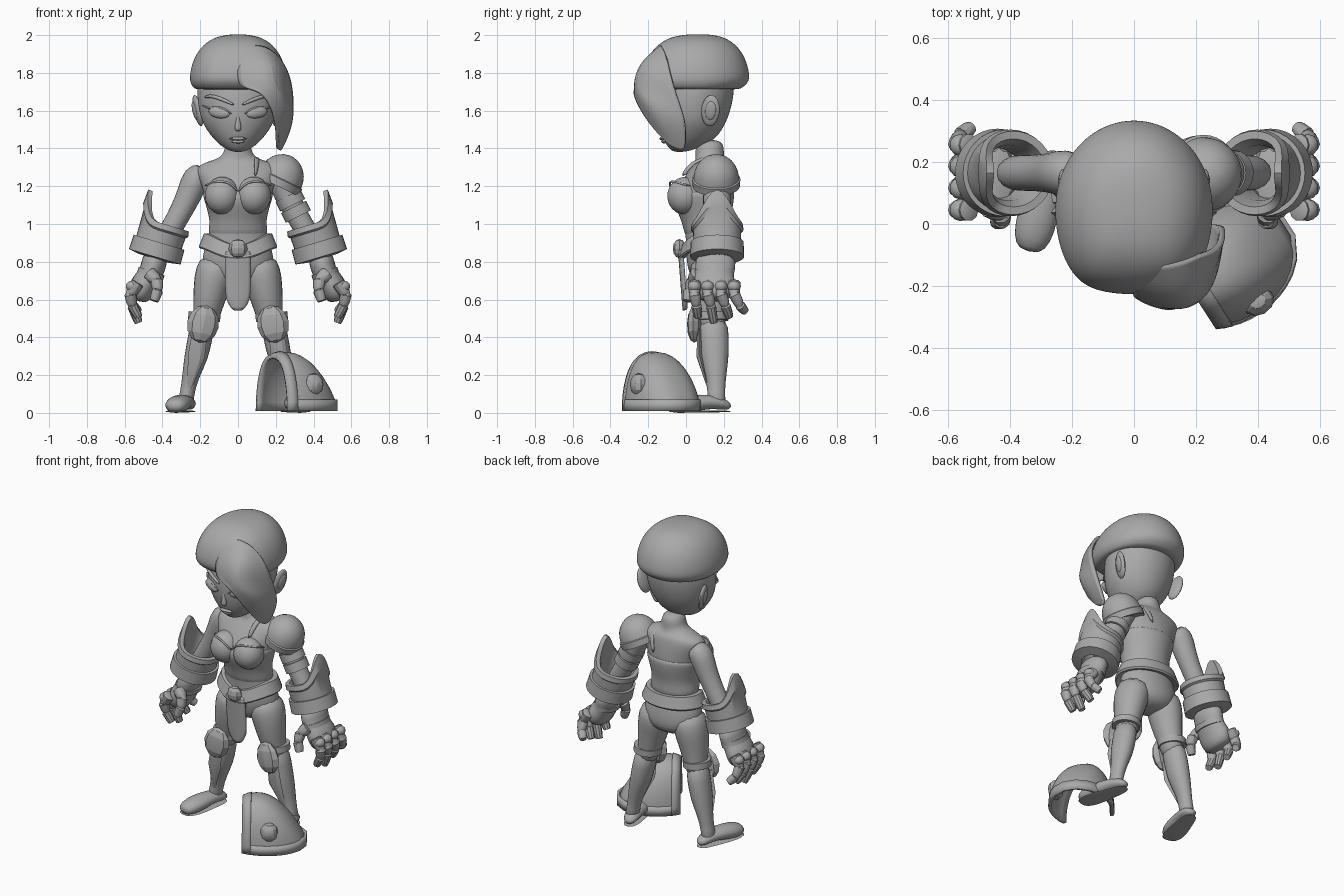
import bpy, bmesh, math
from mathutils import Vector, Matrix, Euler

if "Cube" in bpy.data.objects:
    bpy.data.objects.remove(bpy.data.objects["Cube"])

colour = (.4, .4, .4, 1)
grey = bpy.data.materials.new("plain_grey")
grey.use_nodes = True
grey.diffuse_color = colour
grey.node_tree.nodes["Principled BSDF"].inputs["Base Color"].default_value = colour


def finish(name, bm, smooth=0, thickness=0, mirror=False, angle=40):
    bmesh.ops.recalc_face_normals(bm, faces=bm.faces)
    mesh = bpy.data.meshes.new(name)
    bm.to_mesh(mesh)
    bm.free()
    mesh.materials.append(grey)
    mesh.shade_smooth()
    mesh.set_sharp_from_angle(angle=math.radians(angle))
    part = bpy.data.objects.new(name, mesh)
    bpy.context.scene.collection.objects.link(part)
    if mirror:
        part.modifiers.new("mirror", 'MIRROR').use_mirror_merge = False
    if smooth:
        subdivision = part.modifiers.new("smooth", 'SUBSURF')
        subdivision.levels = subdivision.render_levels = smooth
    if thickness:
        solidify = part.modifiers.new("thickness", 'SOLIDIFY')
        solidify.thickness, solidify.offset = thickness, 0


def skin(name, rows, wrap=True, loop=False, **options):
    """Join rows of points with quads; wrap closes each row, loop joins last to first."""
    bm = bmesh.new()
    verts = [[bm.verts.new(point) for point in row] for row in rows]
    count = len(rows[0])
    pairs = list(zip(verts, verts[1:]))
    if loop:
        pairs.append((verts[-1], verts[0]))
    for lower, upper in pairs:
        for j in range(count if wrap else count - 1):
            k = (j + 1) % count
            bm.faces.new((lower[j], lower[k], upper[k], upper[j]))
    if wrap and not loop:
        bm.faces.new(verts[0])
        bm.faces.new(verts[-1])
    finish(name, bm, **options)


def circle(sides):
    angles = [math.tau * i / sides for i in range(sides)]
    return [(math.cos(a), math.sin(a)) for a in angles]


def squarer(value, power):
    return math.copysign(abs(value) ** power, value)


def stack(name, rings, square=1):
    """Horizontal ellipses given as height, front, back and half width; square fills the front corners."""
    rows = [[(half * squarer(c, square if s < 0 else 1), (front + back) / 2 + (back - front) / 2 * s, z)
             for c, s in circle(20)] for z, front, back, half in rings]
    skin(name, rows, smooth=2, angle=80)


def sweep(name, points, radii, flat=1, ref=(0, 1, 0), sides=12, smooth=1, angle=80, **options):
    """Ellipses along a path; flat scales the radius that lies along ref."""
    points = [Vector(p) for p in points]
    rows = []
    for i, (point, radius) in enumerate(zip(points, radii)):
        along = (points[min(i + 1, len(points) - 1)] - points[max(i - 1, 0)]).normalized()
        depth = Vector(ref)
        depth = (depth - along * depth.dot(along)).normalized()
        across = depth.cross(along)
        rows.append([point + (across * c + depth * s * flat) * radius for c, s in circle(sides)])
    skin(name, rows, smooth=smooth, angle=angle, **options)


def band(name, start, end, radius, **options):
    sweep(name, (start, end), (radius, radius), sides=32, smooth=0, angle=40, **options)


def lathe(name, profile, matrix, rise=0, **options):
    """Turn a profile of radius and height; rise lifts the rim to a peak on the outer side."""
    rows = [[matrix @ Vector((r * c, r * s, z + rise * max(0, z + .08) * max(0, c) ** 4))
             for c, s in circle(32)] for r, z in profile]
    skin(name, rows, angle=35, **options)


def ball(name, place, size, turn=(0, 0, 0), sides=20, **options):
    bm = bmesh.new()
    matrix = Matrix.LocRotScale(Vector(place), Euler(turn), Vector(size))
    bmesh.ops.create_uvsphere(bm, u_segments=sides, v_segments=max(6, sides // 2), radius=1, matrix=matrix)
    finish(name, bm, **options)


# Head
head = [(1.38, -.07, 0, .03), (1.41, -.1, .09, .09), (1.46, -.13, .17, .14), (1.53, -.15, .21, .19),
        (1.6, -.16, .24, .21), (1.75, -.15, .27, .23), (1.9, -.07, .2, .15)]
stack("head", head)


def on_face(x, z, out=0):
    for below, above in zip(head, head[1:]):
        if below[0] <= z <= above[0]:
            t = (z - below[0]) / (above[0] - below[0])
            front, back, half = [p + (q - p) * t for p, q in zip(below[1:], above[1:])]
            bend = math.sqrt(1 - (x / half) ** 2)
            return (x, (front + back) / 2 - (back - front) / 2 * bend - out, z)


# Face details
ball("eye", on_face(.1, 1.59, -.005), (.06, .02, .03), (0, -.15, .35), mirror=True)
eyelid = [(.03, 1.58), (.07, 1.61), (.11, 1.62), (.16, 1.61), (.19, 1.63)]
eyebrow = [(.02, 1.63), (.06, 1.65), (.11, 1.67), (.15, 1.68), (.18, 1.67)]
for part, line, size in (("eyelid", eyelid, .006), ("eyebrow", eyebrow, .01)):
    taper = [size * k for k in (.5, 1, 1, 1, .4)]
    sweep(part, [on_face(x, z, size / 4) for x, z in line], taper, ref=(0, 0, 1), mirror=True)
sweep("nose", [(0, -.145, z) for z in (1.58, 1.54, 1.51, 1.49)], (.008, .012, .02, .015))
for part, z, half in (("upper_lip", 1.452, .045), ("lower_lip", 1.436, .035)):
    ball(part, on_face(0, z), (half, .016, .009))
for part, x, shrink in (("ear", .213, 1), ("ear_hollow", .228, .6)):
    ball(part, (x, .13, 1.6), Vector((.02, .05, .085)) * shrink, (-.15, .2, -.25), mirror=True)

# Hair cap and the swept fringe
cap = [(1.71, -.18, .28, .22), (1.72, -.2, .3, .24)]
for i in range(8):
    a = math.pi / 2 * i / 7.2
    spread = math.cos(a) ** .75
    cap.append((1.755 + .25 * math.sin(a), .05 - .285 * spread, .08 + .262 * spread, .26 * spread))
stack("hair_cap", cap, square=.6)
fringe = [[(0, -.13, 1.93), (.13, -.13, 1.95), (.22, -.1, 1.88)],
          [(0, -.22, 1.83), (.2, -.27, 1.87), (.27, -.08, 1.78)],
          [(0, -.23, 1.71), (.2, -.32, 1.76), (.285, -.05, 1.68)],
          [(.12, -.29, 1.72), (.26, -.25, 1.67), (.285, -.02, 1.6)],
          [(.2, -.22, 1.57), (.27, -.15, 1.55), (.28, 0, 1.52)],
          [(.21, -.09, 1.42), (.21, -.05, 1.4), (.22, 0, 1.38)]]
skin("hair_fringe", fringe, wrap=False, smooth=3, thickness=.02, angle=80)

# Torso and bodice
torso = [(1.45, .05, .2, .07), (1.37, .05, .2, .07), (1.34, .05, .21, .12), (1.32, .04, .23, .2), (1.28, .01, .24, .23),
         (1.2, -.04, .25, .19), (1.14, -.07, .25, .18), (1.08, -.05, .24, .16), (1, -.01, .22, .14), (.9, 0, .24, .17),
         (.8, 0, .26, .2), (.72, .02, .26, .17), (.67, .06, .2, .09)]
stack("torso", torso)
stack("bodice", [(z, front - .006, back + .008, half + .006) for z, front, back, half in torso if .9 <= z <= 1.2])
ball("bust", (.083, -.005, 1.15), (.093, .095, .1), (-.2, 0, .15), mirror=True)
neckline = [(0, -.07, 1.17), (.03, -.09, 1.21), (.08, -.08, 1.23), (.14, -.05, 1.22), (.18, .03, 1.2)]
sweep("bodice_neckline", neckline, [.006] * 5, ref=(0, 0, 1), mirror=True)
strap = [(.09, -.02, 1.25), (.1, .03, 1.33), (.1, .13, 1.36), (.1, .23, 1.32), (.06, .25, 1.2)]
sweep("shoulder_strap", strap, [.015] * 5, flat=.5, ref=(.3, .4, .8))

# Belt dipping to a buckle, and the hanging cloth
belt = [(.15, .95), (.18, .95), (.208, .88), (.2, .87), (.16, .88)]
skin("belt", [[(half * c, .12 + half * .78 * s, z - .06 * max(0, -s) ** 3) for c, s in circle(40)]
              for half, z in belt], loop=True)
ball("belt_buckle", (0, -.035, .87), (.05, .035, .05), sides=8, angle=20)
cloth = []
for i in range(9):
    t = i / 8.1
    half = .066 * math.sqrt(1 - t ** 8)
    cloth.append([(half * s, -.035 + .025 * t + .012 * s * s, .86 - .32 * t) for s in (-1, -.5, 0, .5, 1)])
skin("hanging_cloth", cloth, wrap=False, smooth=1, thickness=.018)

# Legs and boots
thigh = [(.1, .13, .82), (.125, .13, .74), (.14, .13, .67), (.155, .13, .59), (.17, .14, .5), (.19, .14, .42)]
sweep("thigh", thigh, (.095, .108, .1, .087, .07, .06), flat=1.1, mirror=True)
shaft = [(.18, .14, .5), (.2, .15, .4), (.22, .15, .3), (.25, .16, .2), (.27, .16, .1), (.28, .16, .04)]
sweep("boot_shaft", shaft, (.07, .067, .067, .047, .037, .05), flat=1.2, mirror=True)
band("boot_cuff", (.176, .14, .53), (.18, .14, .49), .085, mirror=True)
sweep("shin_plate", [(.2, .07, .44), (.22, .07, .3), (.26, .12, .12)], (.04, .045, .01), flat=.35,
      sides=6, smooth=0, angle=30, mirror=True)
ball("knee_plate", (.185, .045, .47), (.085, .04, .1), (0, -.2, -.1), sides=8, angle=15, mirror=True)
foot = [(.257, .24, .03), (.265, .19, .05), (.285, .12, .06), (.31, .03, .05), (.33, -.05, .04), (.34, -.09, .03)]
width = (.025, .05, .055, .07, .065, .035)
sweep("foot", foot, width, flat=.7, ref=(0, 0, 1), mirror=True)
sweep("sole", [(x, y, .008) for x, y, z in foot], width, flat=.1, ref=(0, 0, 1), mirror=True)

# Arms, left arm bands and left shoulder armour
elbow = [(.17, 1.28), (.225, 1.25), (.255, 1.16), (.3, 1.07), (.35, .98), (.42, .86)]
sweep("upper_arm", [(x, .165, z) for x, z in elbow], (.06, .08, .07, .062, .06, .06), mirror=True)
band("left_upper_arm_band", (.265, .165, 1.15), (.29, .165, 1.1), .074)
band("left_elbow_band", (.295, .165, 1.09), (.32, .165, 1.04), .074)
shoulder = Matrix.Translation((.235, .16, 1.26)) @ Matrix.Rotation(.45, 4, 'Y')
dome = [(.12 * math.cos(i / 4), .13 * math.sin(i / 4) - .02) for i in range(7)]
lathe("shoulder_guard", [(.11, -.06), (.125, -.065), (.128, -.025)] + dome, shoulder)

# Gauntlets: peaked cuff, glove and jointed fingers
arm = Matrix.Translation((.395, .165, .98)) @ Matrix.Rotation(-.29, 4, 'Y')
cuff = [(.11, .02), (.135, .02), (.14, -.01), (.128, -.02), (.125, -.08), (.14, -.08), (.143, -.16), (.08, -.17), (.09, -.03)]
lathe("gauntlet_cuff", cuff, arm, rise=1.5, loop=True, mirror=True)
glove = [(.43, .16, .85), (.45, .155, .77), (.465, .15, .73), (.495, .15, .69), (.515, .155, .64), (.53, .16, .59)]
sweep("gauntlet_glove", glove, (.07, .07, .065, .073, .072, .05), flat=1.6, mirror=True)
band("wrist_band", (.457, .15, .75), (.467, .15, .72), .072, flat=1.45, mirror=True)


def finger(name, joints, radius):
    path, radii = [], []
    for start, end in zip(joints, joints[1:]):
        for t, swell in ((0, .75), (.06, 1), (.7, .9), (.96, .75)):
            path.append(Vector(start).lerp(Vector(end), t))
            radii.append(radius * swell)
        radius *= .88
    sweep(name, path, radii, sides=10, smooth=0, angle=35, mirror=True)


for i, name in enumerate(("index", "middle", "ring", "little")):
    root, tip = .045 + .07 * i, .065 + .083 * i
    middle = (root + tip) / 2
    finger(name + "_finger", [(.53, root, .69), (.57, root, .63), (.56, middle, .57),
                              (.525, tip, .475 + .03 * abs(i - 1))], .036)
    ball(name + "_knuckle", (.56, root, .67), (.036, .036, .03), sides=10, mirror=True)
finger("thumb", [(.47, .06, .74), (.43, .035, .7), (.425, .015, .65), (.445, .005, .59)], .038)

# Helmet on the ground, opening turned to the front right
helmet = Matrix.Translation((.3, -.13, 0)) @ Matrix.Rotation(math.radians(-147), 4, 'Z')


def half_width(along):
    return .178 * math.sqrt(1 - (along / .235) ** 2)


def arch(along, grow=0):
    half, height = half_width(along) + grow, .305 * (1 - ((along - .06) / .3) ** 2) + grow
    angles = [math.pi * i / 20 for i in range(21)]
    return [helmet @ Vector((along, half * squarer(math.cos(a), .8), .01 + height * math.sin(a))) for a in angles]


stations = [.14 - .37 * i / 10 for i in range(11)]
skin("helmet_shell", [arch(along) for along in stations], wrap=False, thickness=.016, angle=50)
skin("helmet_front_rim", [arch(along, .006) for along in (.14, .115, .09)], wrap=False, thickness=.018)
outline = [(along, half_width(along)) for along in stations]
outline += [(along, -half) for along, half in reversed(outline)]
skin("helmet_base_band", [[helmet @ Vector((along, half * grow, z)) for along, half in outline]
                          for z, grow in ((.01, 1.04), (.07, 1.01))], wrap=False, thickness=.016, angle=50)
ball("helmet_boss", (.4, -.25, .15), (.055, .045, .06), (0, 0, .5), sides=10, angle=25)
